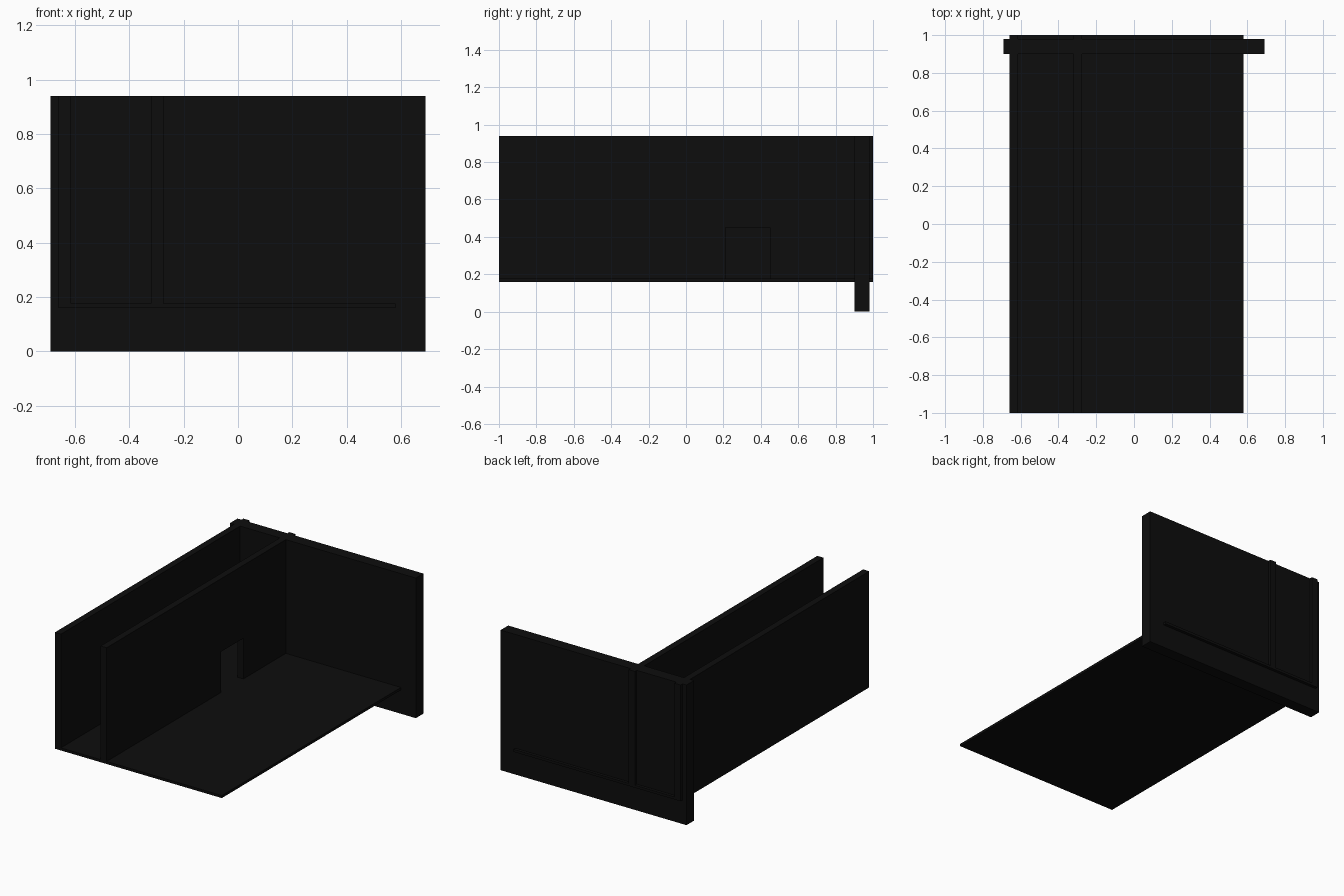
import bpy
import bmesh

if "Cube" in bpy.data.objects:
    bpy.data.objects.remove(bpy.data.objects["Cube"], do_unlink=True)

black = bpy.data.materials.new("matte black")
black.use_nodes = True
colour = (0.004, 0.004, 0.004, 1)
black.diffuse_color = colour
black.node_tree.nodes["Principled BSDF"].inputs["Base Color"].default_value = colour


def panel(name, x0, x1, outline):
    """Extrude a (y, z) outline from x0 to x1."""
    bm = bmesh.new()
    face = bm.faces.new([bm.verts.new((x0, y, z)) for y, z in outline])
    grown = bmesh.ops.extrude_face_region(bm, geom=[face])["geom"]
    moved = [v for v in grown if isinstance(v, bmesh.types.BMVert)]
    bmesh.ops.translate(bm, verts=moved, vec=(x1 - x0, 0, 0))
    bmesh.ops.recalc_face_normals(bm, faces=bm.faces)
    mesh = bpy.data.meshes.new(name)
    bm.to_mesh(mesh)
    bm.free()
    mesh.materials.append(black)
    obj = bpy.data.objects.new(name, mesh)
    bpy.context.collection.objects.link(obj)
    return obj


def rect(y0, y1, z0, z1):
    return [(y0, z0), (y1, z0), (y1, z1), (y0, z1)]


BASE, FLOOR, TOP = 0.16, 0.177, 0.94

# Thin floor slab
panel("floor", -0.66, 0.58, rect(-1, 1, BASE, FLOOR))

# Wide end wall that reaches below the floor
panel("end_wall", -0.69, 0.69, rect(0.90, 0.98, 0, TOP))

# Solid outer side wall
panel("outer_wall", -0.66, -0.615, rect(-1, 1, BASE, TOP))

# Inner wall with a doorway cut up from the floor
door_front, door_back, door_top = 0.21, 0.45, 0.45
panel("inner_wall", -0.32, -0.275, [
    (-1, FLOOR), (door_front, FLOOR), (door_front, door_top),
    (door_back, door_top), (door_back, FLOOR), (1, FLOOR),
    (1, TOP), (-1, TOP)])
